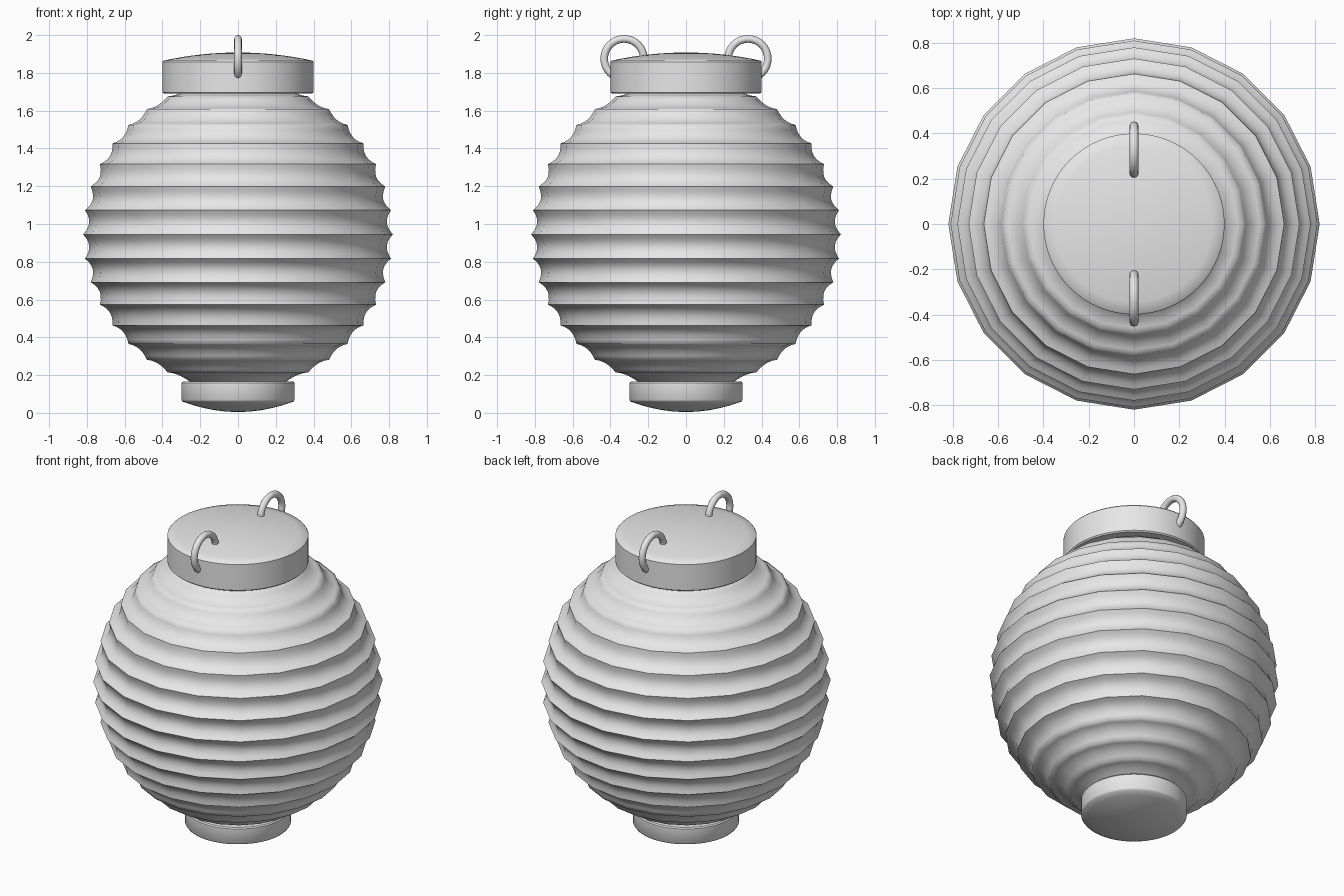
import bpy
import bmesh
import math

if "Cube" in bpy.data.objects:
    bpy.data.objects.remove(bpy.data.objects["Cube"], do_unlink=True)

GREY = (0.8, 0.8, 0.8, 1.0)
mat = bpy.data.materials.new("plain grey")
mat.use_nodes = True
mat.diffuse_color = GREY
mat.node_tree.nodes["Principled BSDF"].inputs["Base Color"].default_value = GREY


def finish(obj, angle):
    """Give the object its colour and shading."""
    obj.data.materials.append(mat)
    bpy.ops.object.select_all(action="DESELECT")
    obj.select_set(True)
    bpy.context.view_layer.objects.active = obj
    bpy.ops.object.shade_smooth_by_angle(angle=math.radians(angle))


def lathe(name, profile, sides, angle):
    """Spin (radius, height) points, listed bottom to top, around z."""
    bm = bmesh.new()
    rings = []
    for r, z in profile:
        if r < 1e-4:
            rings.append([bm.verts.new((0, 0, z))] * sides)
        else:
            turn = [2 * math.pi * i / sides for i in range(sides)]
            rings.append([bm.verts.new((r * math.cos(a), r * math.sin(a), z)) for a in turn])
    for low, high in zip(rings, rings[1:]):
        for i in range(sides):
            j = (i + 1) % sides
            corners = dict.fromkeys((low[i], low[j], high[j], high[i]))
            bm.faces.new(list(corners))
    bmesh.ops.recalc_face_normals(bm, faces=bm.faces)
    mesh = bpy.data.meshes.new(name)
    bm.to_mesh(mesh)
    bm.free()
    obj = bpy.data.objects.new(name, mesh)
    bpy.context.collection.objects.link(obj)
    finish(obj, angle)


def dome(radius, edge_z, rise, steps=8):
    """Shallow arc from the rim to the centre."""
    pts = []
    for k in range(steps + 1):
        t = 1 - k / steps
        pts.append((radius * t, edge_z + rise * (1 - t * t)))
    return pts


# Pleated paper body: ribs at even latitudes, scooped in between
RADIUS, CENTRE, RIBS, CUTS = 0.82, 0.945, 20, 6
body = []
for k in range(RIBS * CUTS + 1):
    lat = -math.pi / 2 + math.pi * k / (RIBS * CUTS)
    if abs(lat) > math.radians(72.1):
        continue
    t = (k % CUTS) / CUTS
    r = RADIUS - 0.03 * math.cos(lat) * 4 * t * (1 - t)
    body.append((r * math.cos(lat), CENTRE + r * math.sin(lat)))
lathe("paper_body", body, 20, 60)

# Top cap with a shallow dome
lathe("top_cap", [(0, 1.69), (0.393, 1.69), (0.4, 1.697), (0.4, 1.858)]
      + dome(0.394, 1.865, 0.043), 64, 40)

# Bottom cap, domed downwards
lathe("bottom_cap", dome(0.294, 0.06, -0.055)[::-1]
      + [(0.3, 0.068), (0.3, 0.158), (0.294, 0.165), (0, 0.165)], 64, 40)

# Hanging rings, front and back
for side, name in ((-1, "front_ring"), (1, "back_ring")):
    bpy.ops.mesh.primitive_torus_add(
        major_radius=0.105, minor_radius=0.02, major_segments=40, minor_segments=12,
        location=(0, side * 0.328, 1.875), rotation=(0, math.pi / 2, 0))
    ring = bpy.context.object
    ring.name = name
    finish(ring, 60)
